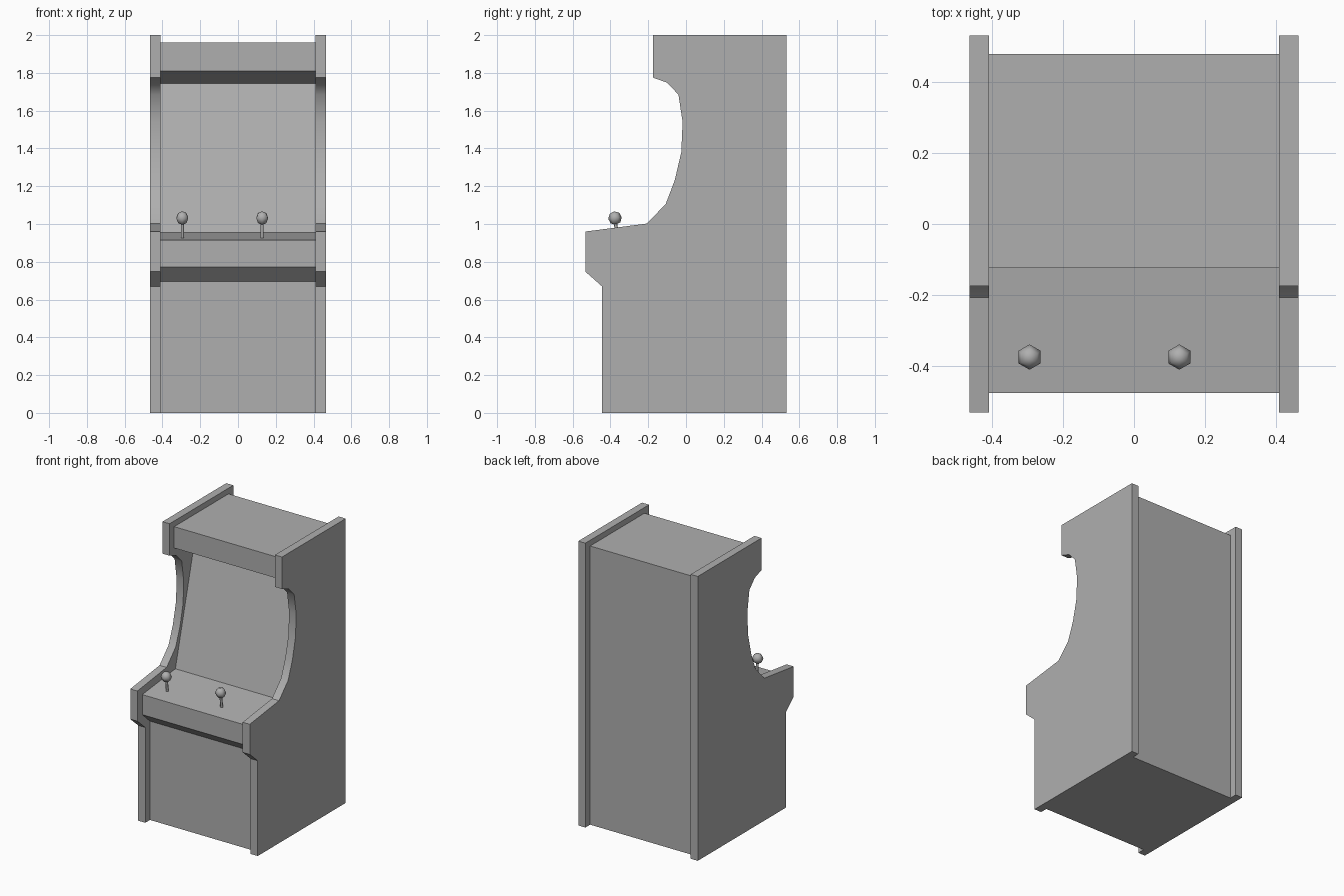
import bpy, bmesh, math
from mathutils import Matrix

if "Cube" in bpy.data.objects:
    bpy.data.objects.remove(bpy.data.objects["Cube"])

# Dark grey shared by every part
grey = bpy.data.materials.new("dark_grey")
grey.diffuse_color = (0.43, 0.43, 0.43, 1)
grey.use_nodes = True
grey.node_tree.nodes["Principled BSDF"].inputs["Base Color"].default_value = grey.diffuse_color


def finish(name, bm, smooth=None):
    bmesh.ops.recalc_face_normals(bm, faces=bm.faces)
    mesh = bpy.data.meshes.new(name)
    bm.to_mesh(mesh)
    bm.free()
    mesh.materials.append(grey)
    obj = bpy.data.objects.new(name, mesh)
    bpy.context.collection.objects.link(obj)
    if smooth:
        bpy.ops.object.select_all(action='DESELECT')
        obj.select_set(True)
        bpy.context.view_layer.objects.active = obj
        bpy.ops.object.shade_smooth_by_angle(angle=math.radians(smooth))
    return obj


def extrude_profile(name, profile, x0, x1, smooth=None):
    """Extrude a (y, z) outline along x."""
    bm = bmesh.new()
    face = bm.faces.new([bm.verts.new((x0, y, z)) for y, z in profile])
    ext = bmesh.ops.extrude_face_region(bm, geom=[face])
    moved = [v for v in ext['geom'] if isinstance(v, bmesh.types.BMVert)]
    bmesh.ops.translate(bm, verts=moved, vec=(x1 - x0, 0, 0))
    return finish(name, bm, smooth)


# Side panels with the curved cut-out, mirrored across x
side = [(0.533, 0), (0.533, 2), (-0.175, 2), (-0.175, 1.775), (-0.10, 1.748),
        (-0.04, 1.685), (-0.018, 1.54), (-0.025, 1.38), (-0.06, 1.23),
        (-0.108, 1.105), (-0.208, 1.002), (-0.533, 0.96), (-0.533, 0.748),
        (-0.445, 0.67), (-0.445, 0)]
panels = extrude_profile("side_panels", side, 0.41, 0.465, smooth=37)
panels.modifiers.new("mirror", 'MIRROR').use_axis = (True, False, False)

# Inset body: marquee, screen, control deck, front and back
body = [(0.48, 0), (0.48, 1.96), (-0.124, 1.96), (-0.124, 1.81),
        (0.097, 1.745), (-0.11, 0.955), (-0.478, 0.914), (-0.478, 0.773),
        (-0.393, 0.695), (-0.393, 0)]
extrude_profile("cabinet_body", body, -0.41, 0.41)

# Joysticks, standing square to the sloping deck
tilt = Matrix.Rotation(math.radians(6.5), 4, 'X')
for label, x in (("left", -0.295), ("right", 0.128)):
    place = Matrix.Translation((x, -0.364, 0.927)) @ tilt
    bm = bmesh.new()
    bmesh.ops.create_cone(bm, cap_ends=True, segments=6, radius1=0.009,
                          radius2=0.009, depth=0.09,
                          matrix=place @ Matrix.Translation((0, 0, 0.045)))
    finish(label + "_stick_shaft", bm, smooth=70)

    bm = bmesh.new()
    bmesh.ops.create_uvsphere(bm, u_segments=6, v_segments=4, radius=0.036,
                              matrix=place @ Matrix.Translation((0, 0, 0.105)))
    finish(label + "_stick_ball", bm, smooth=80)
